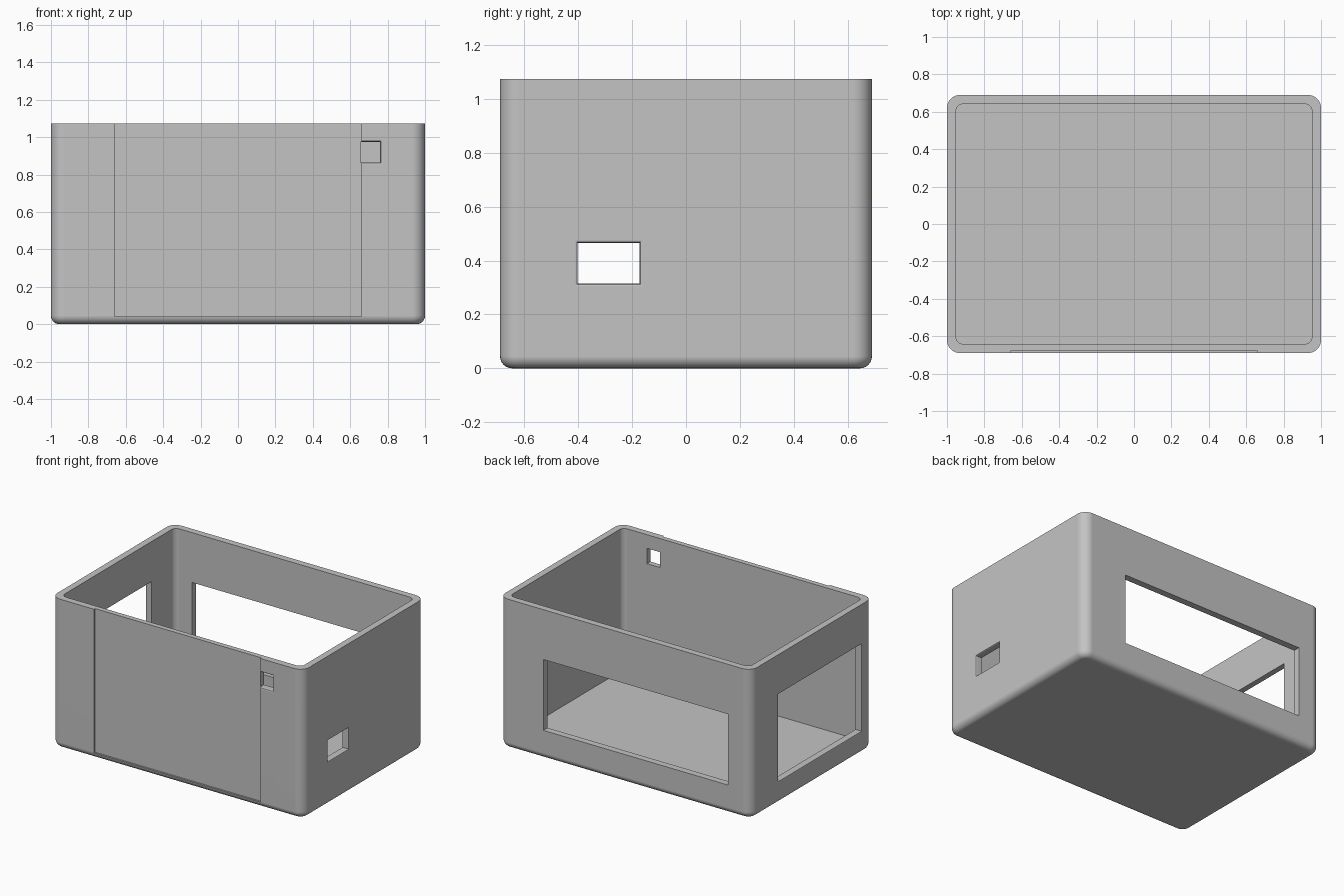
import bpy, bmesh, math

old = bpy.data.objects.get("Cube")
if old:
    bpy.data.objects.remove(old, do_unlink=True)

HX, HY, H = 1.0, 0.69, 1.073      # outer half sizes and height
WALL, FLOOR = 0.048, 0.05

grey = bpy.data.materials.new("light grey plastic")
grey.use_nodes = True
COLOUR = (0.55, 0.55, 0.55, 1)
grey.diffuse_color = COLOUR
bsdf = next(n for n in grey.node_tree.nodes if n.type == 'BSDF_PRINCIPLED')
bsdf.inputs["Base Color"].default_value = COLOUR


def loft(name, rings):
    """Closed solid skinned through rings of equal point count."""
    bm = bmesh.new()
    loops = [[bm.verts.new(p) for p in ring] for ring in rings]
    n = len(loops[0])
    for a, b in zip(loops, loops[1:]):
        for i in range(n):
            j = (i + 1) % n
            bm.faces.new((a[i], a[j], b[j], b[i]))
    bm.faces.new(loops[0][::-1])
    bm.faces.new(loops[-1])
    bmesh.ops.recalc_face_normals(bm, faces=bm.faces)
    mesh = bpy.data.meshes.new(name)
    bm.to_mesh(mesh)
    bm.free()
    obj = bpy.data.objects.new(name, mesh)
    mesh.materials.append(grey)
    bpy.context.collection.objects.link(obj)
    return obj


def rounded_rect(hx, hy, r, z, steps=8):
    pts = []
    for k, (sx, sy) in enumerate([(1, 1), (-1, 1), (-1, -1), (1, -1)]):
        for i in range(steps + 1):
            t = math.radians(90 * (k + i / steps))
            pts.append((sx * (hx - r) + r * math.cos(t),
                        sy * (hy - r) + r * math.sin(t), z))
    return pts


def opening(name, axis, side, a0, a1, z0, z1, fillet=0.0):
    """Cutter through one wall, its outer rim flared by a small fillet."""
    stations = [(-0.1, fillet)]
    if fillet:
        for i in range(6):
            t = math.radians(90 * i / 5)
            stations.append((fillet * math.sin(t), fillet * (1 - math.sin(math.acos(1 - math.sin(t))))))
    stations.append((0.12, 0.0))
    rings = []
    for depth, off in stations:
        rect = [(a0 - off, z0 - off), (a1 + off, z0 - off),
                (a1 + off, z1 + off), (a0 - off, z1 + off)]
        if axis == 'x':
            rings.append([(side * (HX - depth), a, z) for a, z in rect])
        else:
            rings.append([(a, side * (HY - depth), z) for a, z in rect])
    return loft(name, rings)


# Outer body with rounded uprights and a rounded bottom edge
R, B = 0.07, 0.045
rings = []
for i in range(7):
    t = math.radians(90 * i / 6)
    inset = B * (1 - math.sin(t))
    rings.append(rounded_rect(HX - inset, HY - inset, R - inset, B * (1 - math.cos(t))))
rings.append(rounded_rect(HX, HY, R, H))
body = loft("open_box", rings)

# Cutters: cavity, recessed front panel, windows and ports
ix, iy = HX - WALL, HY - WALL
cutters = [
    loft("cavity", [rounded_rect(ix, iy, 0.04, z) for z in (FLOOR, H + 0.1)]),
    loft("front_recess", [[(-0.66, y, 0.042), (0.66, y, 0.042), (0.66, y, H + 0.1),
                           (-0.66, y, H + 0.1)] for y in (-HY - 0.1, -HY + 0.012)]),
    opening("back_window", 'y', 1, -0.816, 0.65, 0.206, 0.715),
    opening("right_window", 'x', -1, -0.565, 0.378, 0.162, 0.785, 0.012),
    opening("left_port", 'x', 1, -0.402, -0.172, 0.315, 0.465, 0.012),
    opening("front_port", 'y', -1, 0.655, 0.76, 0.865, 0.975, 0.012),
]
for cutter in cutters:
    mod = body.modifiers.new(cutter.name, 'BOOLEAN')
    mod.operation = 'DIFFERENCE'
    mod.solver = 'EXACT'
    mod.object = cutter
    cutter.hide_render = True

# Bake the cuts, then drop the helpers
deps = bpy.context.evaluated_depsgraph_get()
result = bpy.data.meshes.new_from_object(body.evaluated_get(deps))
body.modifiers.clear()
body.data = result
result.name = "open_box"
for cutter in cutters:
    bpy.data.objects.remove(cutter, do_unlink=True)
result.materials.clear()
result.materials.append(grey)
for p in result.polygons:
    p.material_index = 0

# Smooth fillets, crisp cut edges
bpy.ops.object.select_all(action='DESELECT')
body.select_set(True)
bpy.context.view_layer.objects.active = body
bpy.ops.object.shade_smooth_by_angle(angle=math.radians(30))
wn = body.modifiers.new("weighted_normals", 'WEIGHTED_NORMAL')
wn.keep_sharp = True
